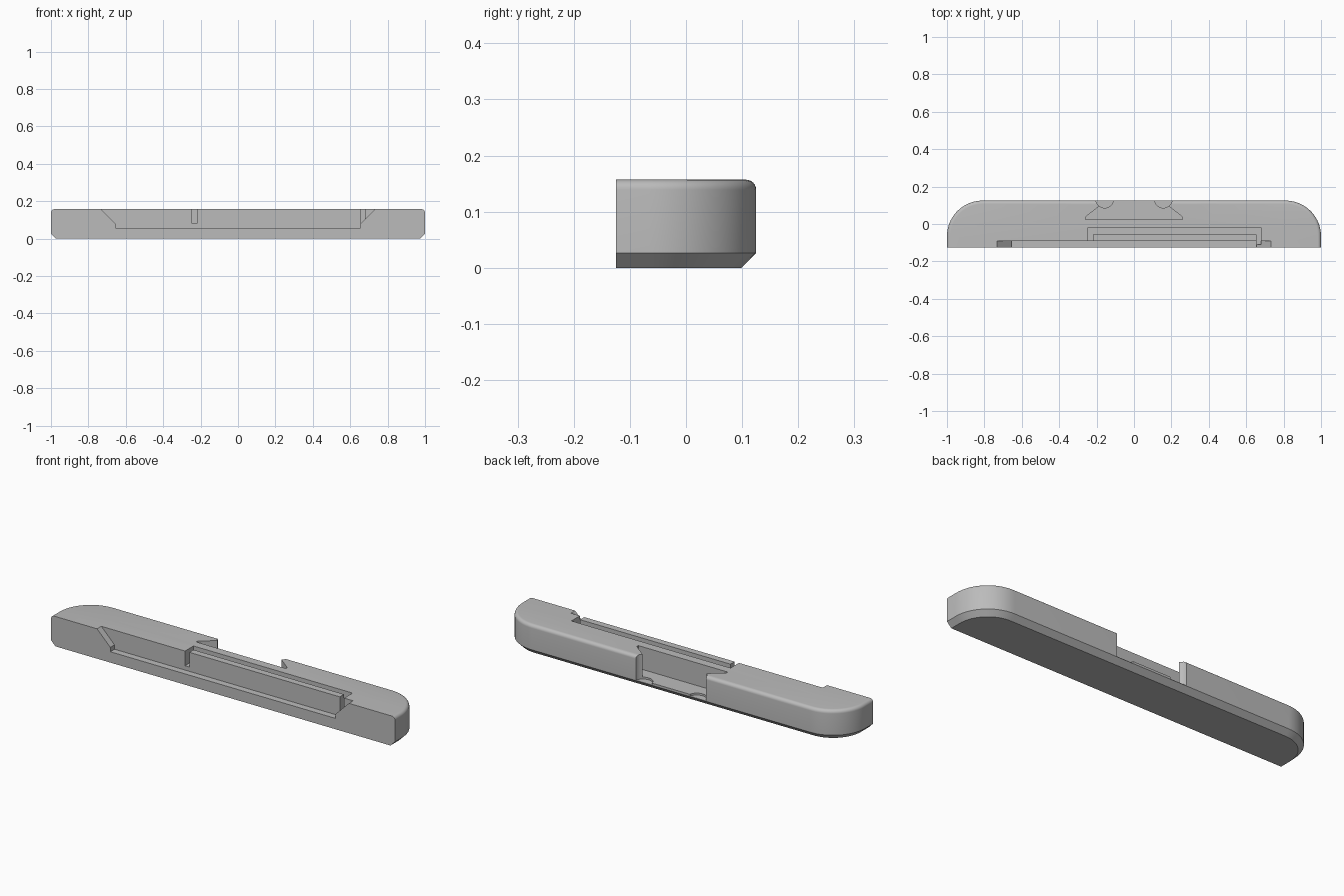
import bpy, bmesh, math

if "Cube" in bpy.data.objects:
    bpy.data.objects.remove(bpy.data.objects["Cube"])

HALF_X, HALF_Y, TOP = 1.0, 0.125, 0.157
CORNER, CHAMFER, FILLET = 0.19, 0.026, 0.018

grey = bpy.data.materials.new("plain grey")
grey.use_nodes = True
grey.diffuse_color = (0.5, 0.5, 0.5, 1)
grey.node_tree.nodes["Principled BSDF"].inputs["Base Color"].default_value = grey.diffuse_color


def make_object(name, rings):
    """Skin a stack of matching closed rings and cap both ends."""
    bm = bmesh.new()
    loops = [[bm.verts.new(p) for p in ring] for ring in rings]
    for low, high in zip(loops, loops[1:]):
        for i in range(len(low)):
            j = (i + 1) % len(low)
            bm.faces.new((low[i], low[j], high[j], high[i]))
    bm.faces.new(loops[0][::-1])
    bm.faces.new(loops[-1])
    bmesh.ops.recalc_face_normals(bm, faces=bm.faces)
    mesh = bpy.data.meshes.new(name)
    bm.to_mesh(mesh)
    bm.free()
    mesh.materials.append(grey)
    obj = bpy.data.objects.new(name, mesh)
    bpy.context.collection.objects.link(obj)
    return obj


def vertical_prism(name, outline, floor):
    return make_object(name, [[(x, y, z) for x, y in outline] for z in (floor, TOP + 0.1)])


def body_ring(inset, z, steps=20):
    """Flat front, rounded back corners, drawn inwards by the inset."""
    right = [(HALF_X - inset, -HALF_Y)]
    for i in range(steps + 1):
        a = math.pi / 2 * i / steps
        right.append((HALF_X - CORNER + (CORNER - inset) * math.cos(a),
                      HALF_Y - CORNER + (CORNER - inset) * math.sin(a)))
    return [(x, y, z) for x, y in right + [(-x, y) for x, y in reversed(right)]]


# Body with a chamfered base and a rounded top edge
rings = [body_ring(CHAMFER, 0), body_ring(0, CHAMFER)]
for i in range(7):
    a = math.pi / 2 * i / 6
    rings.append(body_ring(FILLET * (1 - math.cos(a)), TOP - FILLET * (1 - math.sin(a))))
body = make_object("body", rings)

# Wide recess in the front face, flaring out towards the top
half = [(0.655, 0.057), (0.655, 0.08), (0.932, 0.357)]
profile = half + [(-x, z) for x, z in reversed(half)]
cutters = [make_object("front_recess_cutter",
                       [[(x, y, z) for x, z in profile] for y in (-0.3, -0.09)])]

# Narrow channel wrapping three sides of an upright tongue
channel = [(-0.245, -0.11), (-0.245, -0.02), (0.68, -0.02), (0.68, -0.11),
           (0.655, -0.11), (0.655, -0.055), (-0.22, -0.055), (-0.22, -0.11)]
cutters.append(vertical_prism("channel_cutter", channel, 0.08))

# Dovetail pocket open to the back, with a round relief at each mouth corner
half = [(0.26, 0.025), (0.26, 0.037), (0.18, 0.1), (0.16, 0.2)]
cutters.append(vertical_prism("back_pocket_cutter",
                              half + [(-x, y) for x, y in reversed(half)], 0.038))
for side in (-1, 1):
    circle = [(side * 0.157 + 0.048 * math.cos(math.tau * i / 32),
               0.134 + 0.048 * math.sin(math.tau * i / 32)) for i in range(32)]
    cutters.append(vertical_prism("mouth_relief_cutter", circle, 0.028))

# Cut every recess, then discard the cutters
bpy.context.view_layer.objects.active = body
body.select_set(True)
for cutter in cutters:
    mod = body.modifiers.new("cut", "BOOLEAN")
    mod.operation = "DIFFERENCE"
    mod.solver = "EXACT"
    mod.object = cutter
    bpy.ops.object.modifier_apply(modifier=mod.name)
    bpy.data.objects.remove(cutter)

bpy.ops.object.shade_smooth_by_angle(angle=math.radians(30))
